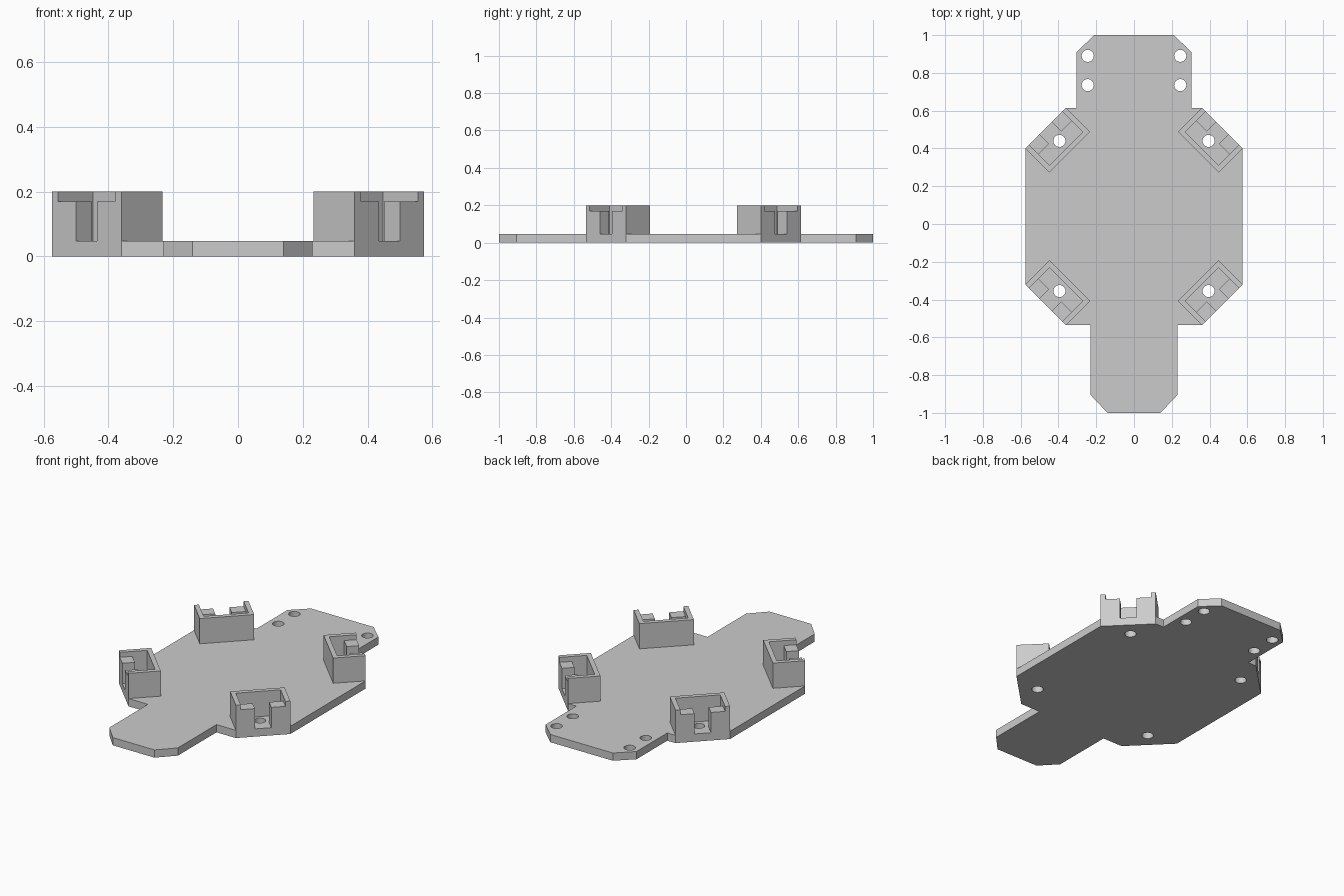
import bpy
import bmesh
from math import radians
from mathutils import Matrix, Vector

cube = bpy.data.objects.get("Cube")
if cube:
    bpy.data.objects.remove(cube)

PLATE_TOP = 0.047
TAB_TOP = 0.17
WALL_TOP = 0.2
MID_Y = 0.04          # symmetry line of the four sockets

grey = bpy.data.materials.new("plain_grey")
grey.use_nodes = True
colour = (0.6, 0.6, 0.6, 1)
grey.diffuse_color = colour
grey.node_tree.nodes["Principled BSDF"].inputs["Base Color"].default_value = colour


def prism(bm, points, z0, z1, matrix=Matrix()):
    """Extrude a flat outline from z0 up to z1."""
    verts = [bm.verts.new(matrix @ Vector((x, y, z0))) for x, y in points]
    face = bm.faces.new(verts)
    top = bmesh.ops.extrude_face_region(bm, geom=[face])["geom"]
    moved = [g for g in top if isinstance(g, bmesh.types.BMVert)]
    bmesh.ops.translate(bm, verts=moved, vec=(0, 0, z1 - z0))


def make_object(name, bm, location=(0, 0, 0)):
    bmesh.ops.recalc_face_normals(bm, faces=bm.faces[:])
    mesh = bpy.data.meshes.new(name)
    bm.to_mesh(mesh)
    bm.free()
    mesh.materials.append(grey)
    obj = bpy.data.objects.new(name, mesh)
    obj.location = location
    bpy.context.collection.objects.link(obj)
    return obj


# Base plate: right half of the outline, mirrored
half = [(0.14, -1), (0.23, -0.905), (0.23, -0.535), (0.36, -0.535),
        (0.575, -0.32), (0.575, 0.4), (0.36, 0.615), (0.305, 0.615),
        (0.305, 0.91), (0.21, 1)]
bm = bmesh.new()
prism(bm, half + [(-x, y) for x, y in reversed(half)], 0, PLATE_TOP)
plate = make_object("base_plate", bm)

# Screw holes through the plate
bm = bmesh.new()
for x, y in [(0.245, 0.89), (0.245, 0.735), (0.395, 0.44), (0.395, -0.355)]:
    for side in (-1, 1):
        bmesh.ops.create_cone(bm, cap_ends=True, segments=32, radius1=0.032,
                              radius2=0.032, depth=0.3,
                              matrix=Matrix.Translation((side * x, y, 0)))
drills = make_object("hole_cutters", bm)
drills.hide_render = True
drills.hide_viewport = True
cut = plate.modifiers.new("screw_holes", 'BOOLEAN')
cut.operation = 'DIFFERENCE'
cut.solver = 'EXACT'
cut.object = drills

# Corner socket, drawn with its open side along local y = 0 facing outward
W, D = 0.152, 0.18              # half width and depth
T = 0.027                       # wall thickness
SLOT, TAB = 0.046, 0.07         # slot half width and tab depth
place = (Matrix.Translation((0.4675, 0.5075 - MID_Y, 0))
         @ Matrix.Rotation(radians(-45), 4, 'Z'))
bm = bmesh.new()
walls = [(-W, 0), (-W, -D), (W, -D), (W, 0),
         (W - T, 0), (W - T, T - D), (T - W, T - D), (T - W, 0)]
prism(bm, walls, PLATE_TOP, WALL_TOP, place)
for s in (-1, 1):
    tab = [(s * SLOT, 0), (s * (W - T), 0), (s * (W - T), -TAB), (s * SLOT, -TAB)]
    prism(bm, tab, PLATE_TOP, TAB_TOP, place)
sockets = make_object("corner_sockets", bm, (0, MID_Y, 0))
mirror = sockets.modifiers.new("four_corners", 'MIRROR')
mirror.use_axis = (True, True, False)
mirror.use_mirror_merge = False
